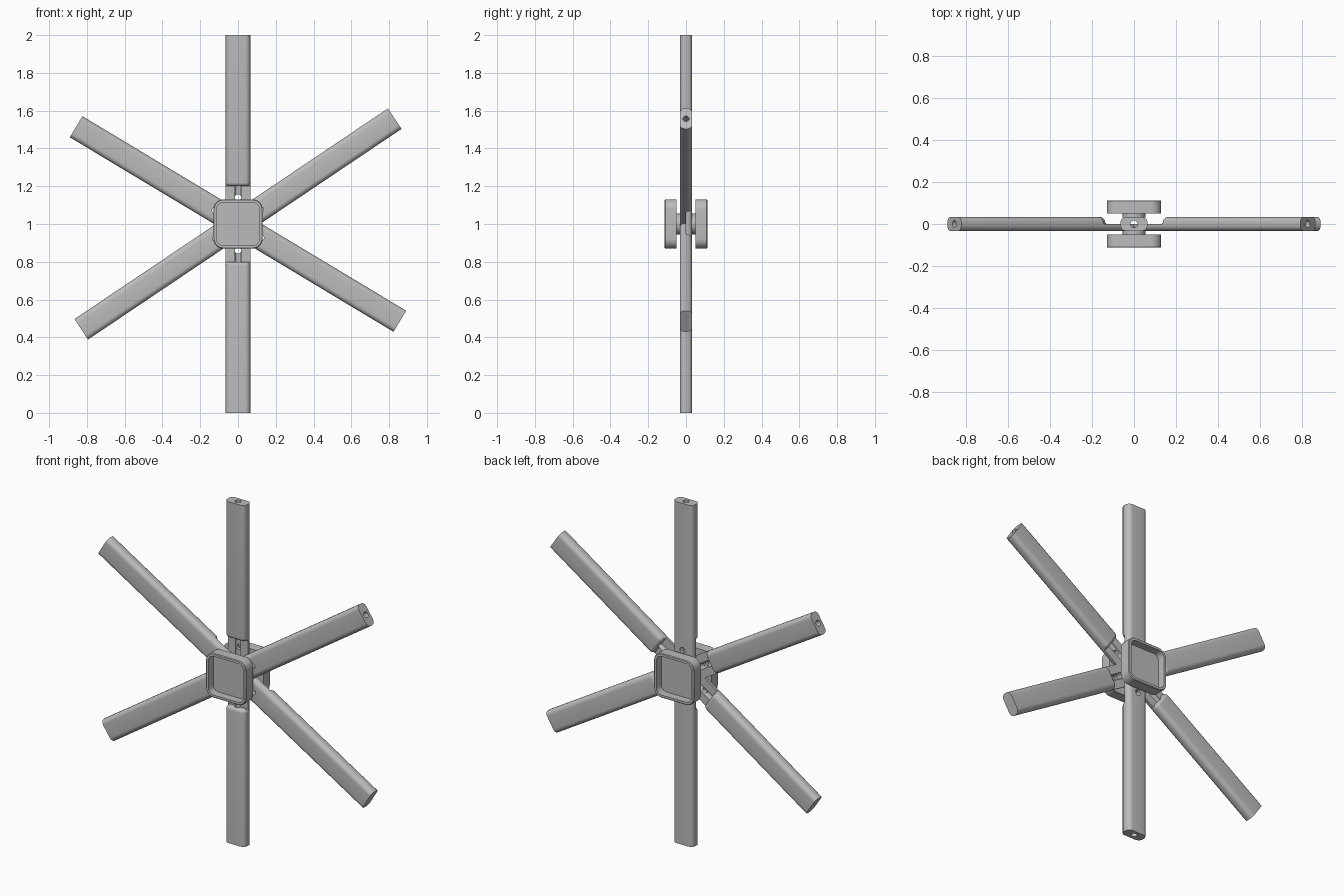
import bpy, bmesh, math
from mathutils import Matrix

if "Cube" in bpy.data.objects:
    bpy.data.objects.remove(bpy.data.objects["Cube"], do_unlink=True)

grey = bpy.data.materials.new("mid_grey")
grey.use_nodes = True
grey.diffuse_color = (0.5, 0.5, 0.5, 1)
grey.node_tree.nodes["Principled BSDF"].inputs["Base Color"].default_value = (0.5, 0.5, 0.5, 1)

W, T, R = 0.13, 0.066, 0.027     # bar width, thickness, edge radius
NOTCH, BORE, FILLET = 0.2, 0.017, 0.02
HUB = Matrix.Translation((0, 0, 1))


def rounded_rect(w, t, r, seg=6):
    """Rounded rectangle outline with an extra point midway up each side."""
    pts = []
    for k, (sx, sy) in enumerate([(1, 1), (-1, 1), (-1, -1), (1, -1)]):
        for i in range(seg + 1):
            a = math.pi / 2 * (k + i / seg)
            pts.append((sx * (w / 2 - r) + r * math.cos(a),
                        sy * (t / 2 - r) + r * math.sin(a)))
        if k % 2 == 1:
            pts.append((sx * w / 2, 0.0))
    return pts


def loft(name, rings, matrix):
    """Skin equal-length rings of 3D points and cap both ends."""
    bm = bmesh.new()
    loops = [[bm.verts.new(p) for p in ring] for ring in rings]
    n = len(loops[0])
    for a, b in zip(loops, loops[1:]):
        for i in range(n):
            j = (i + 1) % n
            bm.faces.new((a[i], a[j], b[j], b[i]))
    bm.faces.new(loops[0][::-1])
    bm.faces.new(loops[-1])
    bmesh.ops.recalc_face_normals(bm, faces=bm.faces)
    me = bpy.data.meshes.new(name)
    bm.to_mesh(me)
    bm.free()
    me.materials.append(grey)
    ob = bpy.data.objects.new(name, me)
    ob.matrix_world = matrix
    bpy.context.collection.objects.link(ob)
    return ob


def cut(ob, cutter):
    cutter.hide_render = True
    cutter.hide_viewport = True
    mod = ob.modifiers.new("cut", "BOOLEAN")
    mod.operation, mod.solver, mod.object = "DIFFERENCE", "EXACT", cutter


def rod(name, start, end, matrix):
    """Round cutter along local z."""
    ring = [(BORE * math.cos(i * math.pi / 12), BORE * math.sin(i * math.pi / 12)) for i in range(24)]
    return loft(name, [[(x, y, z) for x, y in ring] for z in (start, end)], matrix)


def bar(name, angle, side, bore_start):
    """Full-length bar, half its depth removed around the hub on one side."""
    full = rounded_rect(W, T, R)

    def ring(z, inset=0, flat=False):
        inner = rounded_rect(W - 2 * inset, T - 2 * inset, R - inset)
        out = []
        for (x, y), (u, v) in zip(full, inner):
            if y < -1e-6:
                x, y = (x, 0) if flat else (u, v)
            out.append((x, y * side, z))
        return out

    # rounded shoulder running into the flat lap
    steps = [i * math.pi / 12 for i in range(7)]
    shoulder = [(NOTCH + FILLET * (1 - math.sin(a)), FILLET * (1 - math.cos(a))) for a in steps]
    rings = [ring(-1)] + [ring(-z, d) for z, d in shoulder] + [ring(-NOTCH, flat=True)]
    rings += [ring(NOTCH, flat=True)] + [ring(z, d) for z, d in reversed(shoulder)] + [ring(1)]
    m = HUB @ Matrix.Rotation(angle, 4, "Y")
    ob = loft(name, rings, m)
    # lengthwise bore and the two screw holes
    cut(ob, rod(name + "_bore_cutter", bore_start, 1.05, m))
    for s in (-1, 1):
        hole = m @ Matrix.Translation((0, 0, s * 0.14)) @ Matrix.Rotation(math.pi / 2, 4, "X")
        cut(ob, rod(name + "_screw_cutter", -0.1, 0.1, hole))
    return ob, m


def lap_cutter(name, m, y0, y1):
    h = W / 2
    return loft(name, [[(-h, y0, z), (h, y0, z), (h, y1, z), (-h, y1, z)] for z in (-0.3, 0.3)], m)


# three crossing bars
upright, _ = bar("upright_bar", 0, 1, -1.05)
rising, m_rise = bar("rising_bar", math.radians(56.1), -1, -0.4)
falling, m_fall = bar("falling_bar", math.radians(-59), -1, -0.4)
cut(rising, lap_cutter("rising_lap_cutter", m_fall, -T / 4, 0.05))
cut(falling, lap_cutter("falling_lap_cutter", m_rise, -0.05, -T / 4))
parts = [upright, rising, falling]

# open square cups on round necks, front and back
for label, s in (("front", -1), ("back", 1)):
    outer = rounded_rect(0.26, 0.26, 0.05)
    lip = rounded_rect(0.252, 0.252, 0.046)
    inner = rounded_rect(0.226, 0.226, 0.034)
    levels = [(outer, 0.049), (outer, 0.109), (lip, 0.113), (inner, 0.113), (inner, 0.067)]
    parts.append(loft(label + "_cup", [[(x, s * y, z) for x, z in p] for p, y in levels], HUB))
    neck = rounded_rect(0.11, 0.11, 0.0545)
    parts.append(loft(label + "_neck", [[(x, s * y, z) for x, z in neck] for y in (0.03, 0.052)], HUB))

# apply cuts and shade
bpy.context.view_layer.update()
for ob in parts:
    bpy.ops.object.select_all(action="DESELECT")
    ob.select_set(True)
    bpy.context.view_layer.objects.active = ob
    for mod in list(ob.modifiers):
        bpy.ops.object.modifier_apply(modifier=mod.name)
    bpy.ops.object.shade_smooth_by_angle(angle=math.radians(30))
for ob in [o for o in bpy.data.objects if o.name.split(".")[0].endswith("_cutter")]:
    bpy.data.objects.remove(ob, do_unlink=True)
